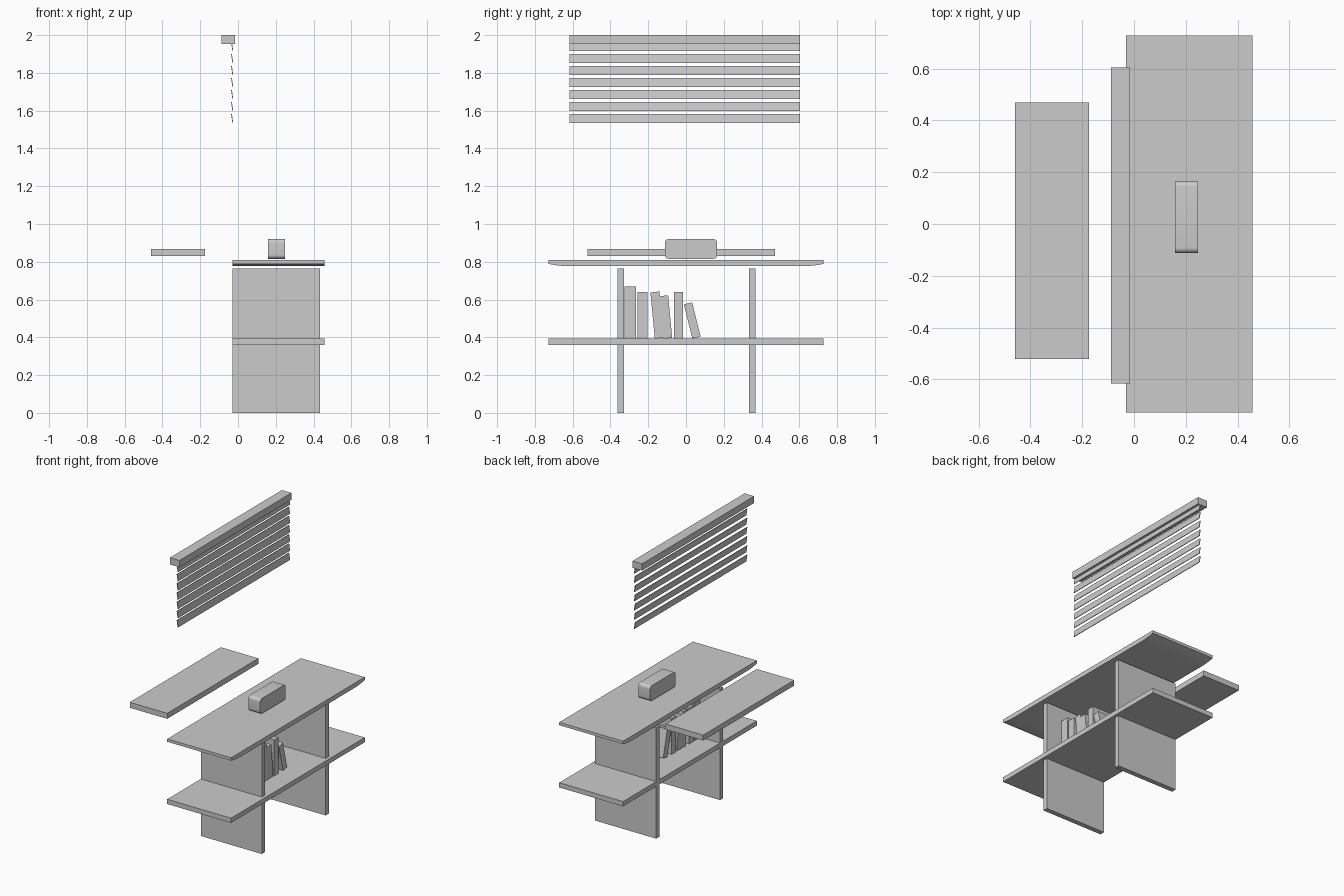
import bpy, math
from mathutils import Matrix

if "Cube" in bpy.data.objects:
    bpy.data.objects.remove(bpy.data.objects["Cube"])


def prism(name, profile, x0, x1, smooth=False):
    """Extrude a (y, z) profile along x."""
    n = len(profile)
    verts = [(x, y, z) for x in (x0, x1) for y, z in profile]
    faces = [tuple(reversed(range(n))), tuple(range(n, 2 * n))]
    faces += [(i, (i + 1) % n, n + (i + 1) % n, n + i) for i in range(n)]
    mesh = bpy.data.meshes.new(name)
    mesh.from_pydata(verts, [], faces)
    obj = bpy.data.objects.new(name, mesh)
    bpy.context.collection.objects.link(obj)
    if smooth:
        bpy.context.view_layer.objects.active = obj
        obj.select_set(True)
        bpy.ops.object.shade_smooth_by_angle(angle=math.radians(35))
        obj.select_set(False)
    return obj


def box(name, x, y, z):
    return prism(name, [(y[0], z[0]), (y[1], z[0]), (y[1], z[1]), (y[0], z[1])], *x)


# table top with underside curving up towards both ends
curve = [(0.62 + 0.108 * t / 6, 0.777 + 0.012 * (t / 6) ** 2) for t in range(7)]
top = [(-y, z) for y, z in reversed(curve)] + curve + [(0.728, 0.809), (-0.728, 0.809)]
prism("table_top", top, -0.03, 0.457, smooth=True)

# lower shelf and panel legs
box("lower_shelf", (-0.03, 0.457), (-0.728, 0.728), (0.36, 0.393))
box("front_leg", (-0.03, 0.435), (-0.362, -0.328), (0, 0.764))
box("back_leg", (-0.03, 0.435), (0.334, 0.368), (0, 0.764))

# side board
box("side_board", (-0.46, -0.174), (-0.522, 0.47), (0.83, 0.868))

# rounded box on the table
r, rounded = 0.02, []
for cy, cz, a0 in ((0.145, 0.836, -90), (0.145, 0.9, 0), (-0.092, 0.9, 90), (-0.092, 0.836, 180)):
    for k in range(7):
        a = math.radians(a0 + 15 * k)
        rounded.append((cy + r * math.cos(a), cz + r * math.sin(a)))
prism("table_box", rounded, 0.158, 0.248, smooth=True)

# books: base y, thickness, height, lean towards -y
books = [(-0.325, 0.061, 0.277, 0), (-0.256, 0.052, 0.248, 0),
         (-0.165, 0.048, 0.246, 0.095), (-0.118, 0.045, 0.226, 0.095),
         (-0.064, 0.048, 0.248, 0), (0.034, 0.045, 0.187, 0.245)]
for i, (y, t, h, lean) in enumerate(books):
    b = box(f"book_{i + 1}", (0.12, 0.32), (0, t), (0, h))
    b.matrix_world = Matrix.Translation((0, y, 0.393)) @ Matrix.Rotation(lean, 4, 'X')

# window blind: head rail and tilted slats
box("blind_rail", (-0.088, -0.015), (-0.616, 0.604), (1.953, 2.0))
for i in range(7):
    s = box(f"blind_slat_{i + 1}", (-0.002, 0.002), (-0.616, 0.604), (-0.024, 0.024))
    s.matrix_world = Matrix.Translation((-0.031, 0, 1.559 + 0.0635 * i)) @ Matrix.Rotation(math.radians(-9), 4, 'Y')
